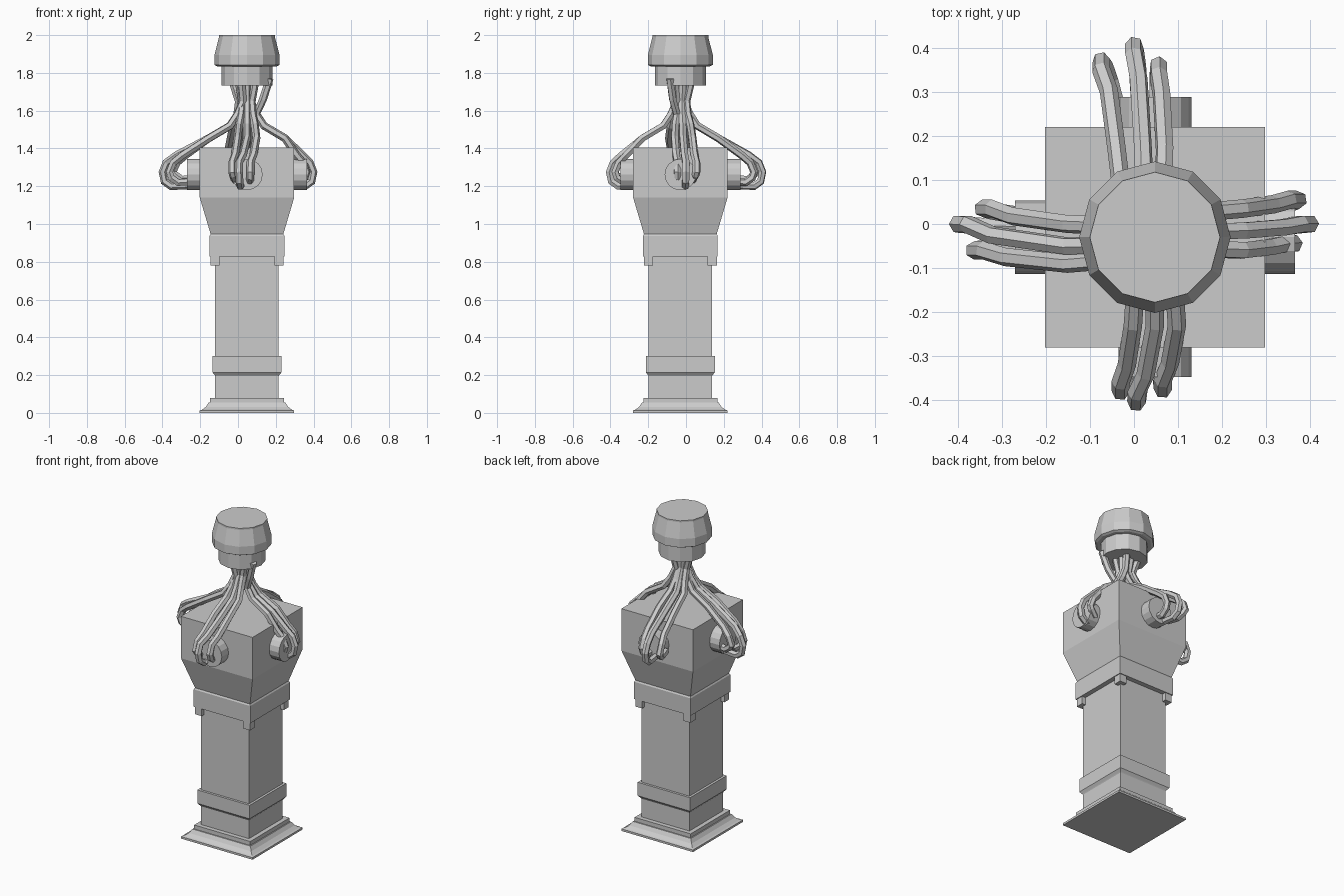
import bpy, bmesh, math
from mathutils import Vector

if "Cube" in bpy.data.objects:
    bpy.data.objects.remove(bpy.data.objects["Cube"], do_unlink=True)

CX, CY = 0.0475, -0.03
DISC_Z = 1.262

grey = bpy.data.materials.new("stone grey")
grey.use_nodes = True
grey.diffuse_color = (0.6, 0.6, 0.6, 1)
grey.node_tree.nodes["Principled BSDF"].inputs["Base Color"].default_value = (0.6, 0.6, 0.6, 1)


def finish(name, bm):
    bmesh.ops.recalc_face_normals(bm, faces=bm.faces)
    mesh = bpy.data.meshes.new(name)
    bm.to_mesh(mesh)
    bm.free()
    obj = bpy.data.objects.new(name, mesh)
    mesh.materials.append(grey)
    bpy.context.collection.objects.link(obj)
    return obj


def stack(name, profile, sides):
    """Closed solid of regular rings; a four-sided one takes half widths."""
    bm = bmesh.new()
    square = sides == 4
    scale = math.sqrt(2) if square else 1
    turn = math.pi / 4 if square else 0
    rings = []
    for r, z in profile:
        angles = [turn + 2 * math.pi * i / sides for i in range(sides)]
        rings.append([bm.verts.new((CX + r * scale * math.cos(a),
                                    CY + r * scale * math.sin(a), z)) for a in angles])
    for low, high in zip(rings, rings[1:]):
        for i in range(sides):
            j = (i + 1) % sides
            bm.faces.new((low[i], low[j], high[j], high[i]))
    bm.faces.new(rings[0][::-1])
    bm.faces.new(rings[-1])
    return finish(name, bm)


# Square pedestal
stack("base_moulding", [(.25, 0), (.25, .013), (.238, .017), (.218, .032), (.203, .055),
                        (.196, .055), (.196, .08), (.168, .08)], 4)
stack("shaft", [(.168, .08), (.168, .84)], 4)
stack("shaft_collar", [(.168, .195), (.171, .2), (.183, .215), (.183, .3), (.168, .3)], 4)
stack("capital", [(.198, .828), (.198, .937), (.192, .947)], 4)
stack("upper_block", [(.192, .945), (.25, 1.14), (.25, 1.405)], 4)

# Small feet hanging under the capital corners
for sx in (-1, 1):
    for sy in (-1, 1):
        bm = bmesh.new()
        bmesh.ops.create_cube(bm, size=1)
        for v in bm.verts:
            v.co = (CX + sx * .169 + v.co.x * .048, CY + sy * .169 + v.co.y * .048,
                    .805 + v.co.z * .05)
        finish("capital_foot", bm)

# Round top piece
stack("top_drum", [(.135, 1.733), (.135, 1.84)], 12)
stack("top_cap", [(.158, 1.835), (.172, 1.842), (.172, 1.895), (.148, 1.99), (.148, 2)], 12)

# Sockets and cables on each side: direction, reaches, inner and outer sideways offsets
sides = {
    "left": ((1, 0), (.325, .352, .315), (.065, .015, -.03), (.085, .03, -.015)),
    "right": ((-1, 0), (.39, .447, .41), (-.03, .02, .06), (-.065, -.03, .03)),
    "back": ((0, 1), (.4, .435, .39), (.087, .027, -.022), (.122, .047, -.008)),
    "front": ((0, -1), (.35, .375, .345), (-.05, 0, .05), (-.078, -.042, .018)),
}


def cable(name, points):
    curve = bpy.data.curves.new(name, "CURVE")
    curve.dimensions = "3D"
    curve.bevel_depth = .021
    curve.bevel_resolution = 1
    curve.use_fill_caps = True
    spline = curve.splines.new("POLY")
    spline.points.add(len(points) - 1)
    for p, co in zip(spline.points, points):
        p.co = (*co, 1)
    spline.use_smooth = False
    obj = bpy.data.objects.new(name, curve)
    curve.materials.append(grey)
    bpy.context.collection.objects.link(obj)
    bpy.ops.object.select_all(action="DESELECT")
    obj.select_set(True)
    bpy.context.view_layer.objects.active = obj
    bpy.ops.object.convert(target="MESH")


for side, (d, reaches, inner, outer) in sides.items():
    out = Vector((d[0], d[1], 0))
    across = Vector((-d[1], d[0], 0))
    centre = Vector((CX, CY, 0))

    bm = bmesh.new()
    bmesh.ops.create_cone(bm, cap_ends=True, segments=16, radius1=.083, radius2=.083, depth=.12)
    turn = out.to_track_quat("Z", "Y").to_matrix()
    for v in bm.verts:
        v.co = turn @ v.co + centre + out * .258 + Vector((0, 0, DISC_Z))
    finish(side + "_socket", bm)

    for k, (reach, near, far) in enumerate(zip(reaches, inner, outer)):
        drop = (.035, 0, .02)[k]
        mid = (near + far) / 2
        path = [(.03, near * .9, 1.76), (.02, near * .5, 1.65), (.05, near * .6, 1.58),
                (.09, near * .85, 1.52), (.2, near, 1.455), (reach * .83, mid, 1.365),
                (reach - .02, far, 1.325), (reach, far, 1.275), (reach - .01, far * .95, 1.225 + drop),
                (reach - .045, far * .85, 1.2 + drop), (.285, far * .7, 1.205 + drop)]
        if side == "left" and k == 2:
            path[0] = (.12, -.055, 1.77)
            path[1] = (.085, -.04, 1.66)
        cable(side + "_cable", [centre + out * r + across * t + Vector((0, 0, z))
                                for r, t, z in path])
